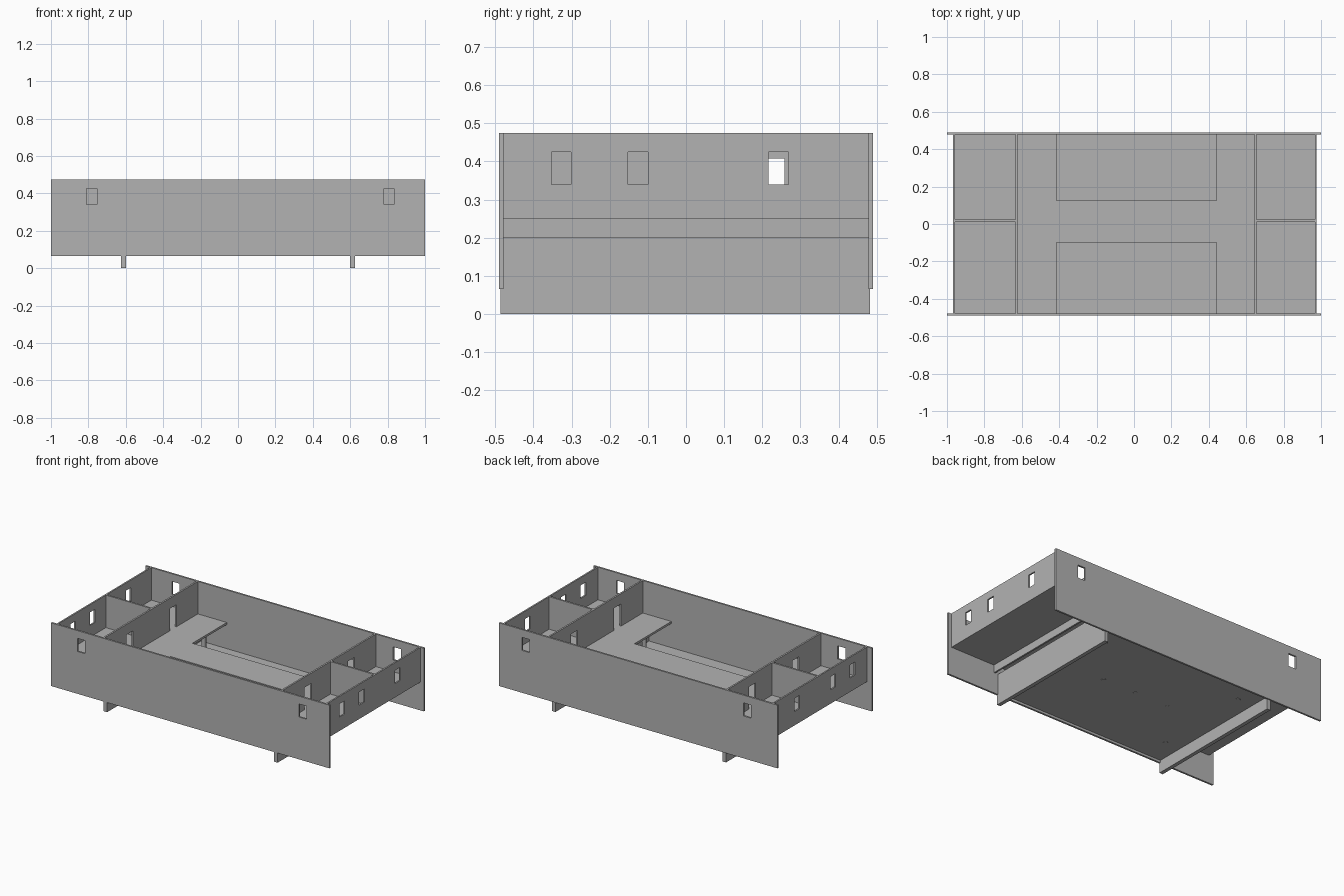
import bpy
import bmesh
from mathutils import Vector

cube = bpy.data.objects.get("Cube")
if cube:
    bpy.data.objects.remove(cube, do_unlink=True)

grey = bpy.data.materials.new("plain grey")
grey.use_nodes = True
colour = (0.45, 0.45, 0.45, 1)
grey.diffuse_color = colour
grey.node_tree.nodes["Principled BSDF"].inputs["Base Color"].default_value = colour


def finish(bm, name):
    bmesh.ops.recalc_face_normals(bm, faces=bm.faces)
    mesh = bpy.data.meshes.new(name)
    bm.to_mesh(mesh)
    bm.free()
    mesh.materials.append(grey)
    obj = bpy.data.objects.new(name, mesh)
    bpy.context.collection.objects.link(obj)
    return obj


def panel(name, axis, lo, hi, u, v, holes=()):
    """Flat board from lo to hi along axis, u and v its extents, with rectangular holes."""
    def place(a, b):
        co = [a, b]
        co.insert(axis, lo)
        return Vector(co)

    us = sorted({*u, *(e for h in holes for e in h[:2])})
    vs = sorted({*v, *(e for h in holes for e in h[2:])})
    bm = bmesh.new()
    for a, b in zip(us, us[1:]):
        for c, d in zip(vs, vs[1:]):
            mu, mv = (a + b) / 2, (c + d) / 2
            if any(h[0] < mu < h[1] and h[2] < mv < h[3] for h in holes):
                continue
            bm.faces.new([bm.verts.new(place(*p)) for p in ((a, c), (b, c), (b, d), (a, d))])
    bmesh.ops.remove_doubles(bm, verts=bm.verts, dist=0.0001)
    grown = bmesh.ops.extrude_face_region(bm, geom=bm.faces[:], use_keep_orig=True)
    shift = Vector((0, 0, 0))
    shift[axis] = hi - lo
    moved = [g for g in grown["geom"] if isinstance(g, bmesh.types.BMVert)]
    bmesh.ops.translate(bm, verts=moved, vec=shift)
    return finish(bm, name)


def post(name, x, y, z0, z1, radius):
    bm = bmesh.new()
    bmesh.ops.create_cone(bm, cap_ends=True, segments=20, radius1=radius,
                          radius2=radius, depth=z1 - z0)
    bmesh.ops.translate(bm, verts=bm.verts, vec=(x, y, (z0 + z1) / 2))
    return finish(bm, name)


TOP = 0.475
FLOOR = 0.25
INNER = (-0.478, 0.478)
SILL, HEAD = 0.34, 0.425

# Long outer walls, a window near each end
long_windows = [(-0.81, -0.755, SILL, HEAD), (0.78, 0.835, SILL, HEAD)]
panel("front_wall", 1, -0.49, -0.478, (-1, 1), (0.065, TOP), long_windows)
panel("back_wall", 1, 0.478, 0.49, (-1, 1), (0.065, TOP), long_windows)

# End walls with three windows each
end_windows = [(y, y + 0.052, SILL, HEAD) for y in (-0.353, -0.152, 0.217)]
panel("right_end_wall", 0, -0.967, -0.957, INNER, (FLOOR, TOP), end_windows)
panel("left_end_wall", 0, 0.967, 0.977, INNER, (FLOOR, TOP), end_windows)

# Dividers with two doorways each, reaching below the upper floor
doors = [(-0.255, -0.185, 0.264, 0.408), (0.19, 0.258, 0.264, 0.408)]
panel("right_divider", 0, -0.634, -0.623, INNER, (0.2, TOP), doors)
panel("left_divider", 0, 0.645, 0.656, INNER, (0.2, TOP), doors)

# Cross walls splitting each end into two rooms
panel("right_room_wall", 1, 0.011, 0.023, (-0.957, -0.634), (FLOOR, TOP))
panel("left_room_wall", 1, 0.011, 0.023, (0.656, 0.967), (FLOOR, TOP))

# Upper floors: two room floors and a middle walkway with open wells
panel("right_room_floor", 2, FLOOR, 0.264, (-0.957, -0.634), INNER)
panel("left_room_floor", 2, FLOOR, 0.264, (0.656, 0.967), INNER)
wells = [(-0.415, 0.44, 0.125, 0.478), (-0.415, 0.44, -0.478, -0.1)]
panel("walkway", 2, FLOOR, 0.264, (-0.623, 0.645), INNER, wells)

# Lower floor and the beams it hangs between
panel("lower_floor", 2, 0.08, 0.094, (-0.6, 0.6), INNER)
panel("right_beam", 0, -0.625, -0.6, (-0.486, 0.482), (0, 0.2))
panel("left_beam", 0, 0.6, 0.625, (-0.486, 0.482), (0, 0.2))

# Posts carrying the walkway
spots = [(x, y) for x in (-0.49, 0.51) for y in (-0.3, 0.35)]
spots += [(x, 0.025) for x in (-0.23, 0.01, 0.25)]
for i, (x, y) in enumerate(spots):
    post(f"post_{i + 1}", x, y, 0.078, 0.252, 0.014)
